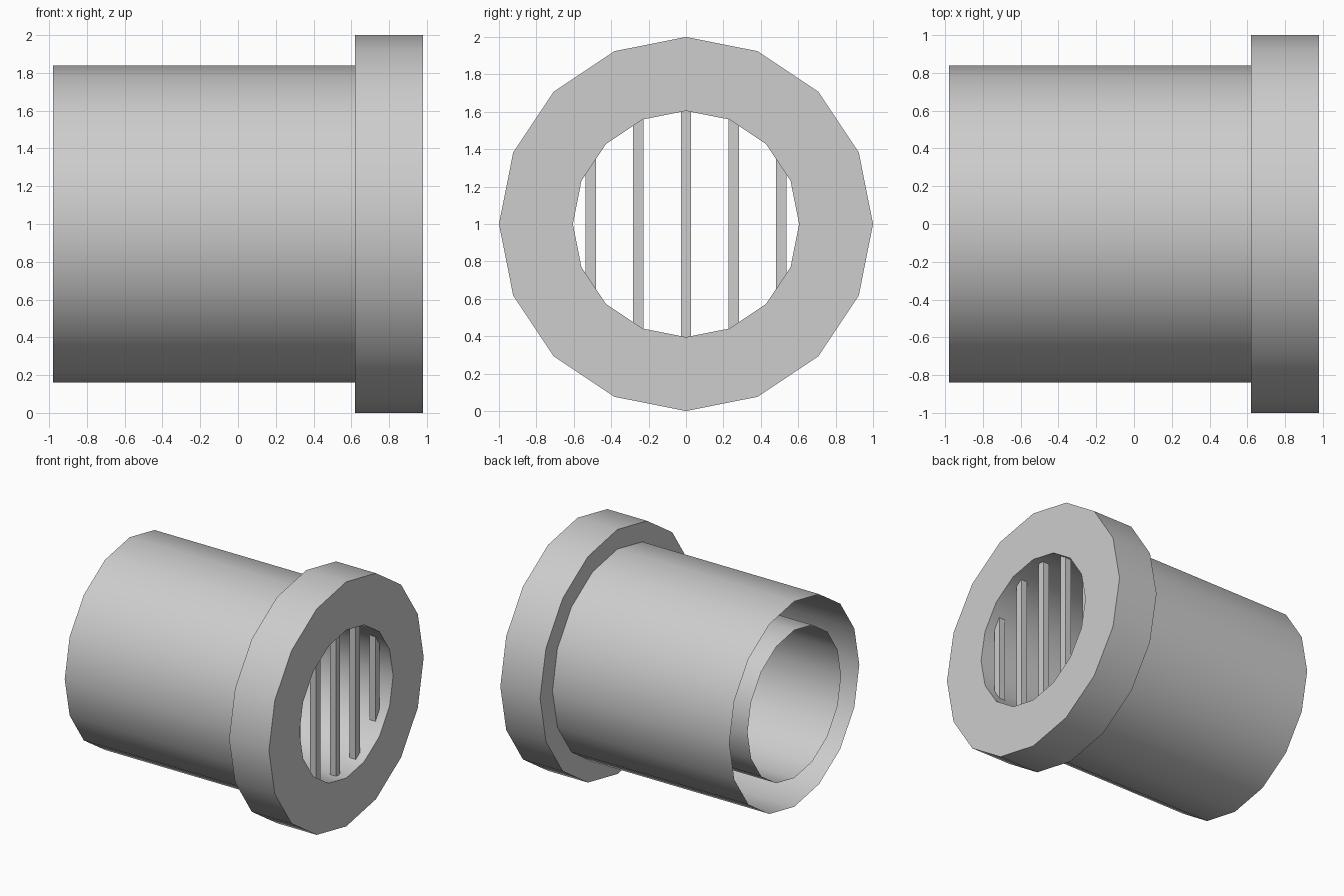
import bpy, bmesh, math
from mathutils import Matrix, Vector

cube = bpy.data.objects.get("Cube")
if cube:
    bpy.data.objects.remove(cube, do_unlink=True)

SIDES = 16
INNER, OUTER, RIM = 0.605, 0.84, 1.0
BACK, STEP, FRONT = -0.98, 0.62, 0.98

grey = bpy.data.materials.new("light_grey")
grey.use_nodes = True
colour = (0.61, 0.61, 0.61, 1)
grey.diffuse_color = colour
grey.node_tree.nodes["Principled BSDF"].inputs["Base Color"].default_value = colour


def add_object(name, bm):
    mesh = bpy.data.meshes.new(name)
    bm.to_mesh(mesh)
    bm.free()
    mesh.materials.append(grey)
    obj = bpy.data.objects.new(name, mesh)
    bpy.context.collection.objects.link(obj)
    return obj


def lathe(name, profile):
    """Sweep (x, radius) points around the horizontal axis at z = 1."""
    bm = bmesh.new()
    rings = []
    for x, r in profile:
        angles = [2 * math.pi * i / SIDES for i in range(SIDES)]
        rings.append([bm.verts.new((x, r * math.cos(a), 1 + r * math.sin(a))) for a in angles])
    for a, b in zip(rings, rings[1:]):
        for i in range(SIDES):
            j = (i + 1) % SIDES
            bm.faces.new((a[i], b[i], b[j], a[j]))
    # Profile runs back to front, so turn the faces outward
    bm.normal_update()
    first = bm.faces[:][0] if not hasattr(bm.faces, "ensure_lookup_table") else next(iter(bm.faces))
    centre = first.calc_center_median() - Vector((0, 0, 1))
    if first.normal.dot(Vector((0, centre.y, centre.z))) < 0:
        bmesh.ops.reverse_faces(bm, faces=bm.faces[:])
    return add_object(name, bm)


# Outer sleeve, flange and inner bore as one open-backed shell
shell = lathe("flanged_sleeve", [(BACK, OUTER), (STEP, OUTER), (STEP, RIM),
                                 (FRONT, RIM), (FRONT, INNER), (BACK, INNER)])
bpy.ops.object.select_all(action="DESELECT")
shell.select_set(True)
bpy.context.view_layer.objects.active = shell
bpy.ops.object.shade_smooth_by_angle(angle=math.radians(30))

# Upright grille bars across the mouth, each reaching the bore wall
BAR = 0.055
for n in range(-2, 3):
    y = n * 0.255
    half = math.sqrt(INNER ** 2 - max(0, abs(y) - BAR / 2) ** 2)
    bm = bmesh.new()
    bmesh.ops.create_cube(bm, size=1, matrix=Matrix.Translation((0.878, y, 1))
                          @ Matrix.Diagonal((BAR, BAR, 2 * half, 1)))
    add_object(f"grille_bar_{n + 3}", bm)
